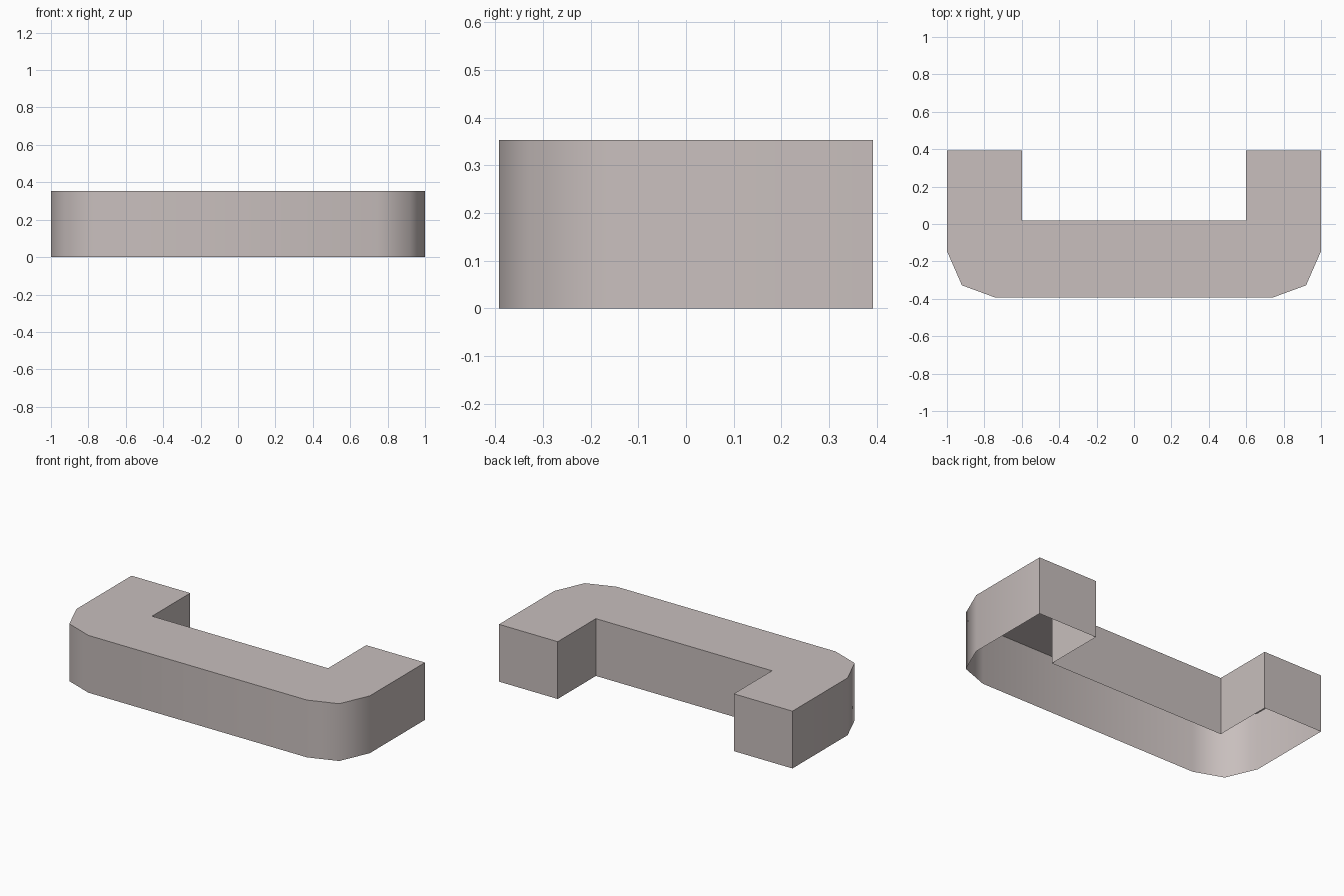
import bpy, bmesh, math

if "Cube" in bpy.data.objects:
    bpy.data.objects.remove(bpy.data.objects["Cube"], do_unlink=True)

HEIGHT = 0.353

# One flat colour
stone = bpy.data.materials.new("warm_grey_stone")
stone.use_nodes = True
colour = (0.58, 0.52, 0.51, 1)
stone.diffuse_color = colour
bsdf = next(n for n in stone.node_tree.nodes if n.type == "BSDF_PRINCIPLED")
bsdf.inputs["Base Color"].default_value = colour

# Half outline from the back notch round to the front, mirrored to a U
half = [(0.6, 0.02), (0.6, 0.392), (1, 0.392), (1, -0.145), (0.92, -0.328), (0.745, -0.392)]
outline = half[::-1] + [(-x, y) for x, y in half]

# Open-bottomed shell: top cap plus a skirt of walls
bm = bmesh.new()
top = [bm.verts.new((x, y, HEIGHT)) for x, y in outline]
base = [bm.verts.new((x, y, 0)) for x, y in outline]
bm.faces.new(top)
for i in range(len(top)):
    j = (i + 1) % len(top)
    bm.faces.new((top[i], base[i], base[j], top[j]))
bmesh.ops.recalc_face_normals(bm, faces=bm.faces)
if max(bm.faces, key=lambda f: f.calc_center_median().z).normal.z < 0:
    bmesh.ops.reverse_faces(bm, faces=bm.faces)

mesh = bpy.data.meshes.new("curved_counter")
bm.to_mesh(mesh)
bm.free()
mesh.materials.append(stone)
counter = bpy.data.objects.new("curved_counter", mesh)
bpy.context.collection.objects.link(counter)

# Smooth rounded front corners, crisp right angles
bpy.ops.object.select_all(action="DESELECT")
counter.select_set(True)
bpy.context.view_layer.objects.active = counter
bpy.ops.object.shade_smooth_by_angle(angle=math.radians(60))
